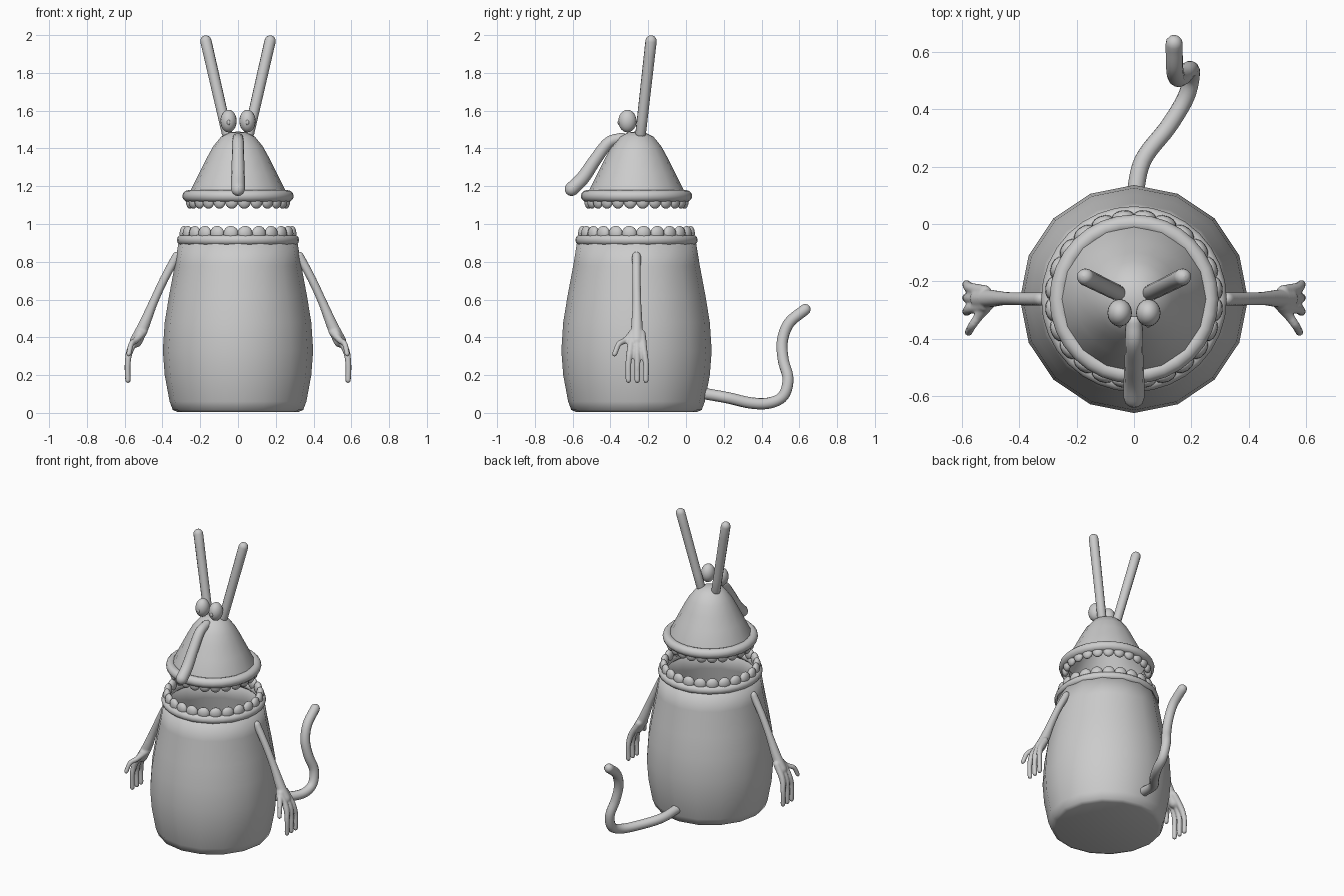
import bpy, bmesh, math
from mathutils import Vector, Matrix

if "Cube" in bpy.data.objects:
    bpy.data.objects.remove(bpy.data.objects["Cube"])

AXIS_Y = -0.262
grey = bpy.data.materials.new("plain grey")
grey.use_nodes = True
grey.diffuse_color = (0.6, 0.6, 0.6, 1)
grey.node_tree.nodes["Principled BSDF"].inputs["Base Color"].default_value = (0.6, 0.6, 0.6, 1)


def activate(ob):
    bpy.ops.object.select_all(action='DESELECT')
    ob.select_set(True)
    bpy.context.view_layer.objects.active = ob


def finish(ob, angle=40):
    ob.data.materials.clear()
    ob.data.materials.append(grey)
    activate(ob)
    bpy.ops.object.shade_smooth_by_angle(angle=math.radians(angle))
    return ob


def from_bmesh(name, bm):
    mesh = bpy.data.meshes.new(name)
    bm.to_mesh(mesh)
    bm.free()
    ob = bpy.data.objects.new(name, mesh)
    bpy.context.collection.objects.link(ob)
    return ob


def lathe(name, profile, sides=16, thickness=0.015):
    """Hollow shell turned around the body axis."""
    bm = bmesh.new()
    verts = [bm.verts.new((0, -r, z)) for r, z in profile]
    edges = [bm.edges.new(pair) for pair in zip(verts, verts[1:])]
    bmesh.ops.spin(bm, geom=verts + edges, cent=(0, 0, 0), axis=(0, 0, 1),
                   angle=math.tau, steps=sides, use_duplicate=False)
    bmesh.ops.remove_doubles(bm, verts=bm.verts, dist=0.0005)
    bmesh.ops.recalc_face_normals(bm, faces=bm.faces)
    ob = from_bmesh(name, bm)
    ob.location.y = AXIS_Y
    shell = ob.modifiers.new("shell", 'SOLIDIFY')
    shell.thickness = thickness
    return finish(ob, 50)


def ring(name, radius, thick, z):
    bpy.ops.mesh.primitive_torus_add(major_radius=radius, minor_radius=thick,
                                     major_segments=32, minor_segments=12,
                                     location=(0, AXIS_Y, z))
    bpy.context.object.name = name
    return finish(bpy.context.object, 60)


def teeth(name, radius, z, size, count=24):
    bm = bmesh.new()
    for i in range(count):
        place = (Matrix.Rotation(math.tau * (i + 0.5) / count, 4, 'Z')
                 @ Matrix.Translation((radius, 0, z)) @ Matrix.Diagonal((*size, 1)))
        bmesh.ops.create_uvsphere(bm, u_segments=12, v_segments=8, radius=1, matrix=place)
    ob = from_bmesh(name, bm)
    ob.location.y = AXIS_Y
    return finish(ob, 70)


def spline(points, steps=6):
    """Smooth path through points of (x, y, z, radius)."""
    p = [Vector(q) for q in points]
    p = [2 * p[0] - p[1]] + p + [2 * p[-1] - p[-2]]
    out = []
    for a, b, c, d in zip(p, p[1:], p[2:], p[3:]):
        for i in range(steps):
            t = i / steps
            out.append(0.5 * (2 * b + (c - a) * t + (2 * a - 5 * b + 4 * c - d) * t * t
                              + (3 * b - a - 3 * c + d) * t ** 3))
    return out + [p[-2]]


def round_end(tip, before):
    """Shrinking points that close a tube with a dome."""
    way = (tip.xyz - before.xyz).normalized()
    r = tip.w
    return [Vector((*(tip.xyz + way * r * math.sin(a)), r * math.cos(a)))
            for a in (math.radians(d) for d in (25, 50, 70, 88))]


def tube(name, points):
    path = spline(points)
    path = round_end(path[0], path[1])[::-1] + path + round_end(path[-1], path[-2])
    curve = bpy.data.curves.new(name, 'CURVE')
    curve.dimensions = '3D'
    curve.bevel_depth = 1
    curve.bevel_resolution = 4
    curve.use_fill_caps = True
    line = curve.splines.new('POLY')
    line.points.add(len(path) - 1)
    for point, q in zip(line.points, path):
        point.co = (*q.xyz, 1)
        point.radius = q.w
    ob = bpy.data.objects.new(name, curve)
    bpy.context.collection.objects.link(ob)
    activate(ob)
    bpy.ops.object.convert(target='MESH')
    return finish(bpy.context.object, 60)


def mirror(ob):
    ob.modifiers.new("other side", 'MIRROR').use_mirror_merge = False


# Body and head shells
lathe("body", [(0, 0.005), (0.32, 0.005), (0.345, 0.015), (0.362, 0.06), (0.388, 0.2),
               (0.398, 0.33), (0.388, 0.48), (0.365, 0.62), (0.335, 0.78), (0.312, 0.92)])
lathe("head", [(0.262, 1.14), (0.25, 1.18), (0.205, 1.27), (0.165, 1.35), (0.132, 1.41),
               (0.09, 1.462), (0.045, 1.484), (0, 1.49)])

# Lips and teeth
ring("lower_lip", 0.297, 0.027, 0.915)
ring("upper_lip", 0.264, 0.031, 1.148)
teeth("lower_teeth", 0.288, 0.95, (0.024, 0.04, 0.04))
teeth("upper_teeth", 0.256, 1.118, (0.022, 0.035, 0.037))

# Eyes with small raised pupils
bm = bmesh.new()
for centre, size in (((0.05, -0.31, 1.545), (0.043, 0.048, 0.06)),
                     ((0.05, -0.354, 1.538), (0.009, 0.008, 0.014))):
    bmesh.ops.create_uvsphere(bm, u_segments=16, v_segments=12, radius=1,
                              matrix=Matrix.Translation(centre) @ Matrix.Diagonal((*size, 1)))
mirror(finish(from_bmesh("eyes", bm), 60))

# Antennae, drooping nose and tail
mirror(tube("antennae", [(0.058, -0.24, 1.48, 0.028), (0.17, -0.185, 1.969, 0.03)]))
tube("nose", [(0, -0.34, 1.455, 0.028), (0, -0.41, 1.43, 0.031), (0, -0.48, 1.34, 0.033),
              (0, -0.545, 1.245, 0.036), (0, -0.605, 1.185, 0.037)])
tube("tail", [(0, 0.08, 0.105, 0.03), (0.03, 0.22, 0.08, 0.03), (0.12, 0.34, 0.053, 0.03),
              (0.18, 0.44, 0.052, 0.03), (0.2, 0.515, 0.09, 0.03), (0.195, 0.54, 0.18, 0.03),
              (0.17, 0.515, 0.28, 0.03), (0.15, 0.51, 0.38, 0.03), (0.142, 0.545, 0.475, 0.03),
              (0.14, 0.63, 0.547, 0.03)])

# Arm, fingers and thumb fused into one skin, then mirrored
limbs = [tube("arms", [(0.325, AXIS_Y, 0.83, 0.024), (0.39, AXIS_Y, 0.71, 0.023),
                       (0.45, -0.26, 0.58, 0.024), (0.5, -0.26, 0.46, 0.031),
                       (0.54, -0.26, 0.38, 0.034)])]
for base, y in ((-0.285, -0.305), (-0.26, -0.258), (-0.235, -0.212)):
    limbs.append(tube("finger", [(0.52, base, 0.42, 0.022), (0.57, (base + y) / 2, 0.335, 0.019),
                                 (0.584, y, 0.26, 0.016), (0.583, y, 0.172, 0.015)]))
limbs.append(tube("thumb", [(0.5, -0.27, 0.43, 0.022), (0.54, -0.32, 0.385, 0.017),
                            (0.565, -0.355, 0.365, 0.015), (0.578, -0.378, 0.312, 0.014)]))
for limb in limbs:
    limb.select_set(True)
bpy.context.view_layer.objects.active = limbs[0]
bpy.ops.object.join()
arms = limbs[0]
fuse = arms.modifiers.new("fuse", 'REMESH')
fuse.mode = 'VOXEL'
fuse.voxel_size = 0.006
fuse.use_smooth_shade = True
soften = arms.modifiers.new("soften", 'SMOOTH')
soften.factor = 0.5
soften.iterations = 4
mirror(arms)
